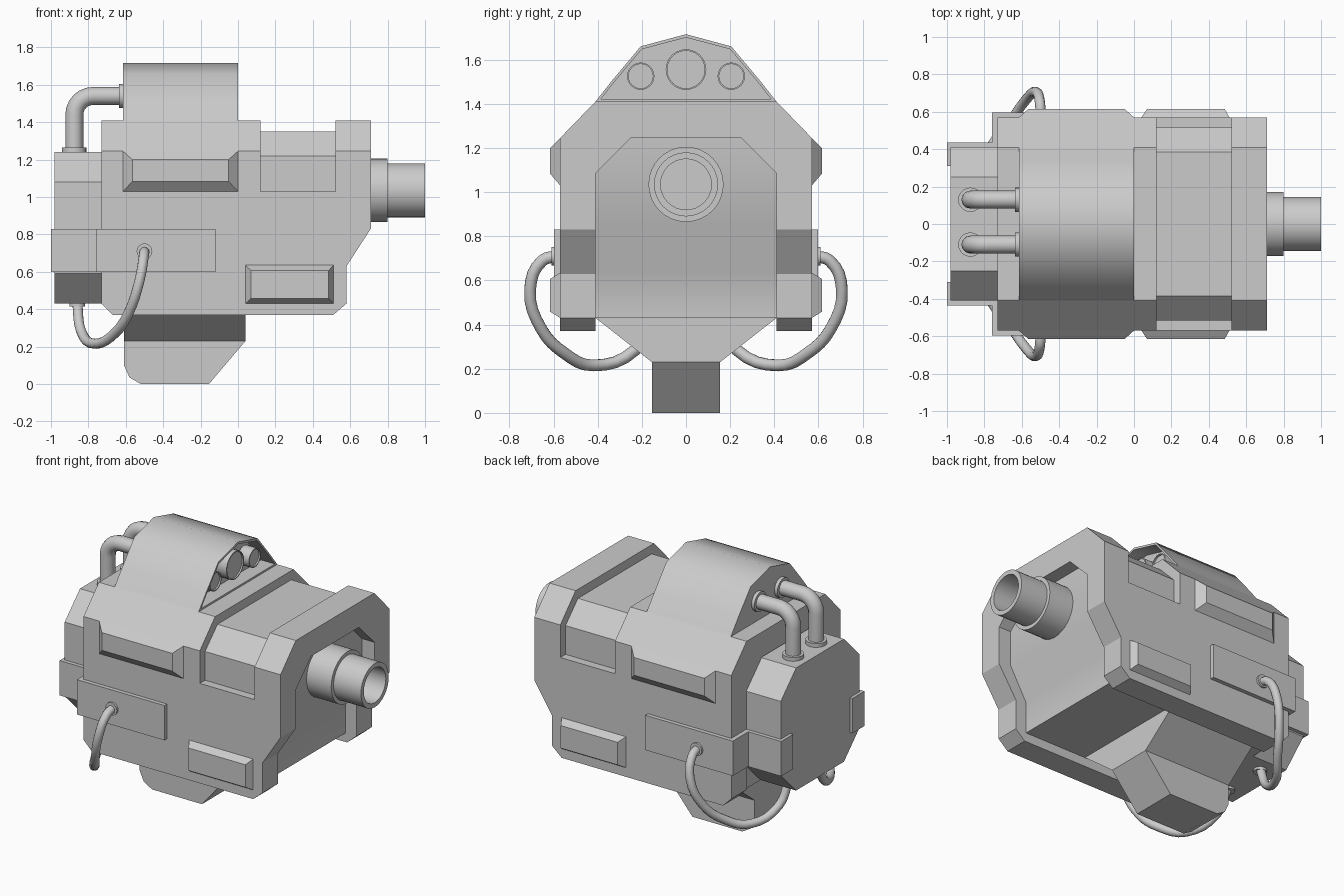
import bpy, bmesh, math
from mathutils import Vector

if "Cube" in bpy.data.objects:
    bpy.data.objects.remove(bpy.data.objects["Cube"])


def place(axis, p, t):
    # 2D profile point p plus position t along the extrusion axis
    return {'x': (t, p[0], p[1]), 'y': (p[0], t, p[1]), 'z': (p[0], p[1], t)}[axis]


def finish(name, bm, smooth=0):
    bmesh.ops.recalc_face_normals(bm, faces=bm.faces)
    me = bpy.data.meshes.new(name)
    bm.to_mesh(me)
    bm.free()
    ob = bpy.data.objects.new(name, me)
    bpy.context.collection.objects.link(ob)
    if smooth:
        shade(ob, smooth)
    return ob


def activate(ob):
    bpy.ops.object.select_all(action='DESELECT')
    ob.select_set(True)
    bpy.context.view_layer.objects.active = ob


def shade(ob, angle):
    activate(ob)
    bpy.ops.object.shade_smooth_by_angle(angle=math.radians(angle))


def loft(name, rings, smooth=0):
    bm = bmesh.new()
    rows = [[bm.verts.new(p) for p in r] for r in rings]
    n = len(rows[0])
    for a, b in zip(rows, rows[1:]):
        for i in range(n):
            bm.faces.new((a[i], a[(i + 1) % n], b[(i + 1) % n], b[i]))
    bm.faces.new(rows[0])
    bm.faces.new(rows[-1])
    return finish(name, bm, smooth)


def prism(name, pts, axis, a, b, smooth=0):
    return loft(name, [[place(axis, p, t) for p in pts] for t in (a, b)], smooth)


def lathe(name, profile, axis, c, seg=24):
    # profile holds (position along axis, radius)
    ang = [2 * math.pi * i / seg for i in range(seg)]
    return loft(name, [[place(axis, (c[0] + r * math.cos(a), c[1] + r * math.sin(a)), t)
                        for a in ang] for t, r in profile], 35)


def boolean(ob, cutter, op):
    m = ob.modifiers.new('cut', 'BOOLEAN')
    m.operation, m.object, m.solver = op, cutter, 'EXACT'
    activate(ob)
    bpy.ops.object.modifier_apply(modifier=m.name)
    bpy.data.objects.remove(cutter)


def mirrored(half):
    return half + [(-y, z) for y, z in reversed(half)]


def tube(name, pts, r, bezier=False):
    cu = bpy.data.curves.new(name, 'CURVE')
    cu.dimensions = '3D'
    cu.bevel_depth, cu.bevel_resolution = r, 4
    cu.use_fill_caps = True
    sp = cu.splines.new('BEZIER' if bezier else 'POLY')
    cells = sp.bezier_points if bezier else sp.points
    cells.add(len(pts) - 1)
    for c, p in zip(cells, pts):
        if bezier:
            c.co = p
            c.handle_left_type = c.handle_right_type = 'AUTO'
        else:
            c.co = (*p, 1)
    sp.resolution_u = 4
    sp.use_smooth = True
    ob = bpy.data.objects.new(name, cu)
    bpy.context.collection.objects.link(ob)
    activate(ob)
    bpy.ops.object.convert(target='MESH')


# Outer casing: arch section trimmed by the side outline
outer = [(.57, .3), (.57, 1.245), (.41, 1.41)]
inner = [(-.25, 1.245), (-.41, 1.085), (-.41, .3)]
arch = mirrored(outer) + [(-.41, .3), (-.41, 1.085), (-.25, 1.245),
                          (.25, 1.245), (.41, 1.085), (.41, .3)]
casing = prism('casing', arch, 'x', -.73, .71)
side = [(-.73, 1.6), (.71, 1.6), (.71, .83), (.58, .63), (.58, .43),
        (.51, .37), (-.67, .37), (-.73, .43)]
boolean(casing, prism('side_cutter', side, 'y', -1, 1), 'INTERSECT')

# Groove band across the casing
groove = mirrored([(.8, 1.03), (.8, 1.6)]) + \
    [(-.515, 1.03), (-.515, 1.22), (-.385, 1.35), (.385, 1.35), (.515, 1.22), (.515, 1.03)]
boolean(casing, prism('groove_cutter', groove, 'x', .12, .52), 'DIFFERENCE')

# Inner core with the curved recessed front wall
prism('core', [(-.72, .43), (-.72, 1.3), (.62, 1.3), (.62, .85), (.5, .64), (.5, .43)],
      'y', -.415, .415, 40)

# Rear octagonal block
prism('rear_block', mirrored([(.25, .43), (.41, .59), (.41, 1.08), (.25, 1.24)]),
      'x', -.98, -.7)

# Barrel
lathe('barrel', [(.55, .17), (.8, .17), (.8, .145), (1, .145), (1, .115), (.72, .115)],
      'x', (0, 1.035), 32)

# Lower funnel and tail block
prism('funnel', mirrored([(.155, .23), (.41, .43)]), 'x', -.61, .04)
prism('tail_block', [(-.61, .24), (-.61, .1), (-.58, .035), (-.52, 0), (-.155, 0),
                     (.04, .23), (.04, .24)], 'y', -.155, .155)

# Top hood, hollowed at its front end
hood = prism('hood', mirrored([(.41, 1.4), (.41, 1.41), (.335, 1.505), (.205, 1.66)])[:4]
             + [(0, 1.715), (-.205, 1.66), (-.335, 1.505), (-.41, 1.41), (-.41, 1.4)],
             'x', -.615, 0)
hollow = [(.385, 1.422), (.325, 1.498), (.2, 1.647), (0, 1.7),
          (-.2, 1.647), (-.325, 1.498), (-.385, 1.422)]
boolean(hood, prism('hood_cutter', hollow, 'x', -.1, .2), 'DIFFERENCE')
shade(hood, 38)

# Lenses inside the hood
for name, y, z, r in (('middle', 0, 1.555, .092), ('left', -.205, 1.525, .062),
                      ('right', .205, 1.525, .062)):
    lathe(name + '_lens', [(-.12, r), (-.02, r), (-.02, r - .007), (-.03, r - .007)],
          'x', (y, z))

# Bent pipes from hood to rear block, with collars
for y in (.13, -.11):
    bend = [(-.775 - .1 * math.sin(a), y, 1.44 + .1 * math.cos(a))
            for a in [math.pi / 2 * i / 6 for i in range(7)]]
    tube('pipe', [(-.6, y, 1.54)] + bend + [(-.875, y, 1.23)], .048)
    lathe('pipe_top_collar', [(-.637, .065), (-.6, .065)], 'x', (y, 1.54), 20)
    lathe('pipe_base_collar', [(1.23, .065), (1.265, .065)], 'z', (-.875, y), 20)


def rect(x0, x1, z0, z1):
    return [(x0, z0), (x1, z0), (x1, z1), (x0, z1)]


# Parts repeated on both sides
for s, tag in ((-1, 'front'), (1, 'back')):
    for name, base, face in (
            ('upper_pad', rect(-.615, 0, 1.03, 1.245), rect(-.565, -.05, 1.083, 1.2)),
            ('lower_pad', rect(.04, .51, .43, .635), rect(.07, .485, .458, .607))):
        loft(tag + '_' + name, [[place('y', p, s * y) for p in ring]
                                for ring, y in ((base, .5), (base, .57), (face, .615))])
    # Stepped bracket wrapping the rear block
    plan = [(-1, .31), (-1, .435), (-.76, .435), (-.76, .597), (-.12, .597),
            (-.12, .5), (-.7, .5), (-.7, .35), (-.95, .31)]
    prism(tag + '_bracket', [(x, s * y) for x, y in plan], 'z', .6, .83)
    # Hanging cable with end collars
    path = [(-.5, .58, .71), (-.503, .65, .69), (-.525, .706, .56), (-.585, .655, .38),
            (-.66, .55, .27), (-.76, .42, .215), (-.84, .23, .285), (-.86, .15, .44)]
    tube(tag + '_cable', [(x, s * y, z) for x, y, z in path], .027, True)
    lathe(tag + '_cable_side_collar', [(s * .58, .042), (s * .61, .042)], 'y', (-.5, .71), 16)
    lathe(tag + '_cable_base_collar', [(.415, .042), (.45, .042)], 'z', (-.86, s * .15), 16)
